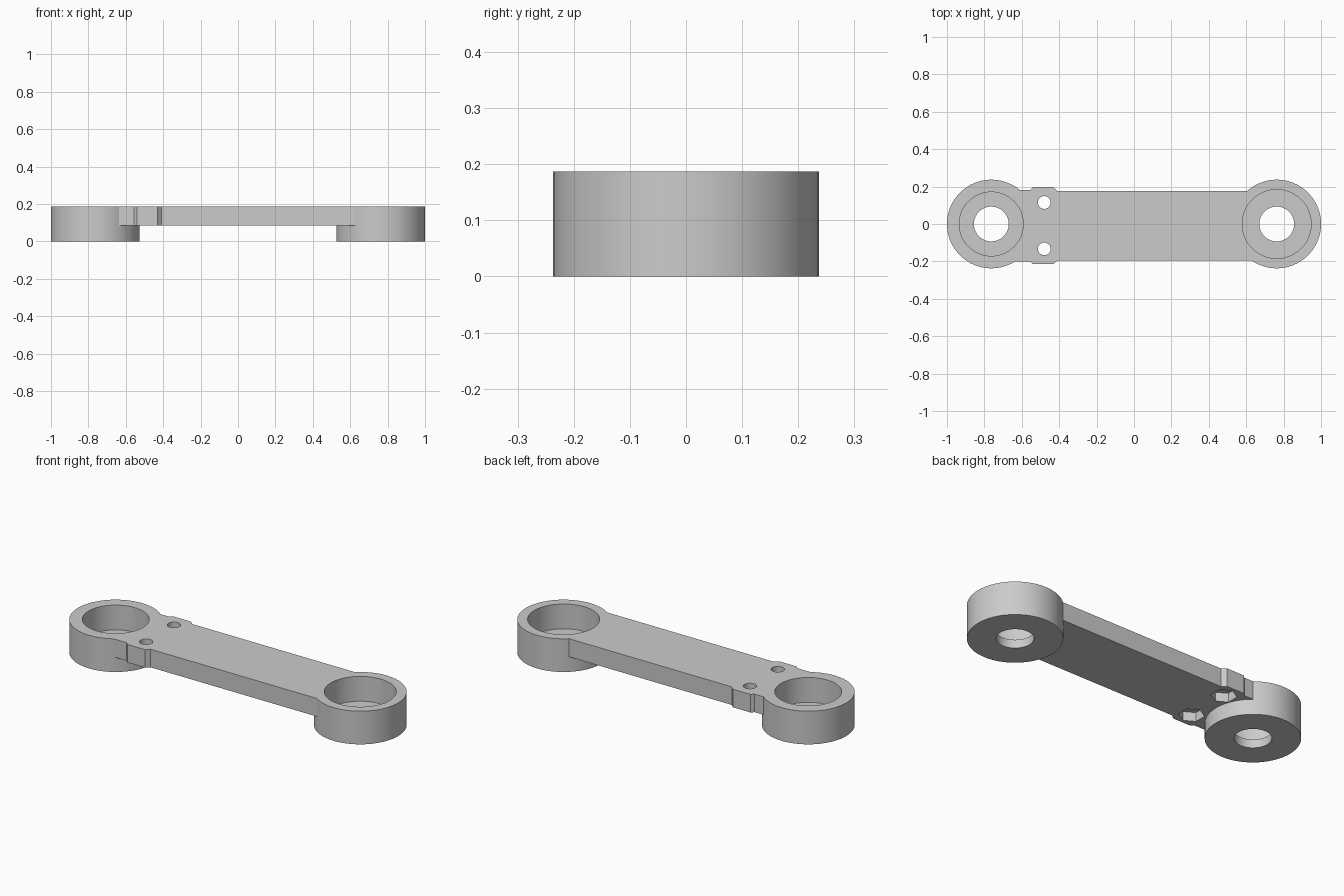
import bpy
import bmesh
import math

cube = bpy.data.objects.get("Cube")
if cube:
    bpy.data.objects.remove(cube, do_unlink=True)

TOP = 0.187          # upper face of the whole link
PLATE_BOTTOM = 0.085
FLOOR = 0.047        # floor of the bearing seats
HUB_X, HUB_R = 0.763, 0.237
BOLT_X, MID_Y, BOLT_Y = -0.48, -0.009, 0.124

grey = bpy.data.materials.new("plain_grey")
grey.use_nodes = True
colour = (0.6, 0.6, 0.6, 1.0)
grey.diffuse_color = colour
grey.node_tree.nodes["Principled BSDF"].inputs["Base Color"].default_value = colour


def prism(name, outline, z0, z1):
    """Extrude a counter-clockwise outline from z0 to z1."""
    bm = bmesh.new()
    face = bm.faces.new([bm.verts.new((x, y, z0)) for x, y in outline])
    ext = bmesh.ops.extrude_face_region(bm, geom=[face])
    verts = [g for g in ext["geom"] if isinstance(g, bmesh.types.BMVert)]
    bmesh.ops.translate(bm, verts=verts, vec=(0, 0, z1 - z0))
    bmesh.ops.recalc_face_normals(bm, faces=bm.faces[:])
    mesh = bpy.data.meshes.new(name)
    bm.to_mesh(mesh)
    bm.free()
    mesh.materials.append(grey)
    obj = bpy.data.objects.new(name, mesh)
    bpy.context.collection.objects.link(obj)
    return obj


def cylinder(name, x, y, radius, z0, z1, sides=96, turn=0.0):
    angles = [turn + 2 * math.pi * i / sides for i in range(sides)]
    ring = [(x + radius * math.cos(a), y + radius * math.sin(a)) for a in angles]
    return prism(name, ring, z0, z1)


def combine(target, other, operation):
    """Apply a boolean to the target and remove the helper."""
    other.hide_render = True
    bpy.context.view_layer.objects.active = target
    mod = target.modifiers.new(operation.lower(), "BOOLEAN")
    mod.operation, mod.solver, mod.object = operation, "EXACT", other
    bpy.ops.object.modifier_apply(modifier=mod.name)
    bpy.data.objects.remove(other, do_unlink=True)


# Flat connecting plate, widened beside the two bolt holes
half = [(HUB_X, 0.186), (-0.41, 0.186), (-0.43, 0.206),
        (-0.54, 0.206), (-0.555, 0.191), (-HUB_X, 0.191)]
outline = [(x, MID_Y + y) for x, y in half]
outline += [(x, MID_Y - y) for x, y in reversed(half)]
link_arm = prism("link_arm", outline, PLATE_BOTTOM, TOP)

# Round hubs at both ends
for side in (-1, 1):
    combine(link_arm, cylinder("hub", side * HUB_X, 0, HUB_R, 0, TOP), "UNION")

# Bearing seats and through holes
for side, seat_radius in ((-1, 0.171), (1, 0.184)):
    x = side * HUB_X
    combine(link_arm, cylinder("seat_cutter", x, 0, seat_radius, FLOOR, TOP + 0.1), "DIFFERENCE")
    combine(link_arm, cylinder("hole_cutter", x, 0, 0.093, -0.1, TOP), "DIFFERENCE")

# Bolt holes with hexagonal nut pockets underneath
for side in (-1, 1):
    y = MID_Y + side * BOLT_Y
    combine(link_arm, cylinder("bolt_cutter", BOLT_X, y, 0.034, 0, TOP + 0.1, 48), "DIFFERENCE")
    combine(link_arm, cylinder("nut_cutter", BOLT_X, y, 0.065, 0, PLATE_BOTTOM + 0.05,
                               6, math.pi / 6), "DIFFERENCE")

bpy.ops.object.select_all(action="DESELECT")
link_arm.select_set(True)
bpy.context.view_layer.objects.active = link_arm
bpy.ops.object.shade_smooth_by_angle(angle=math.radians(25))
